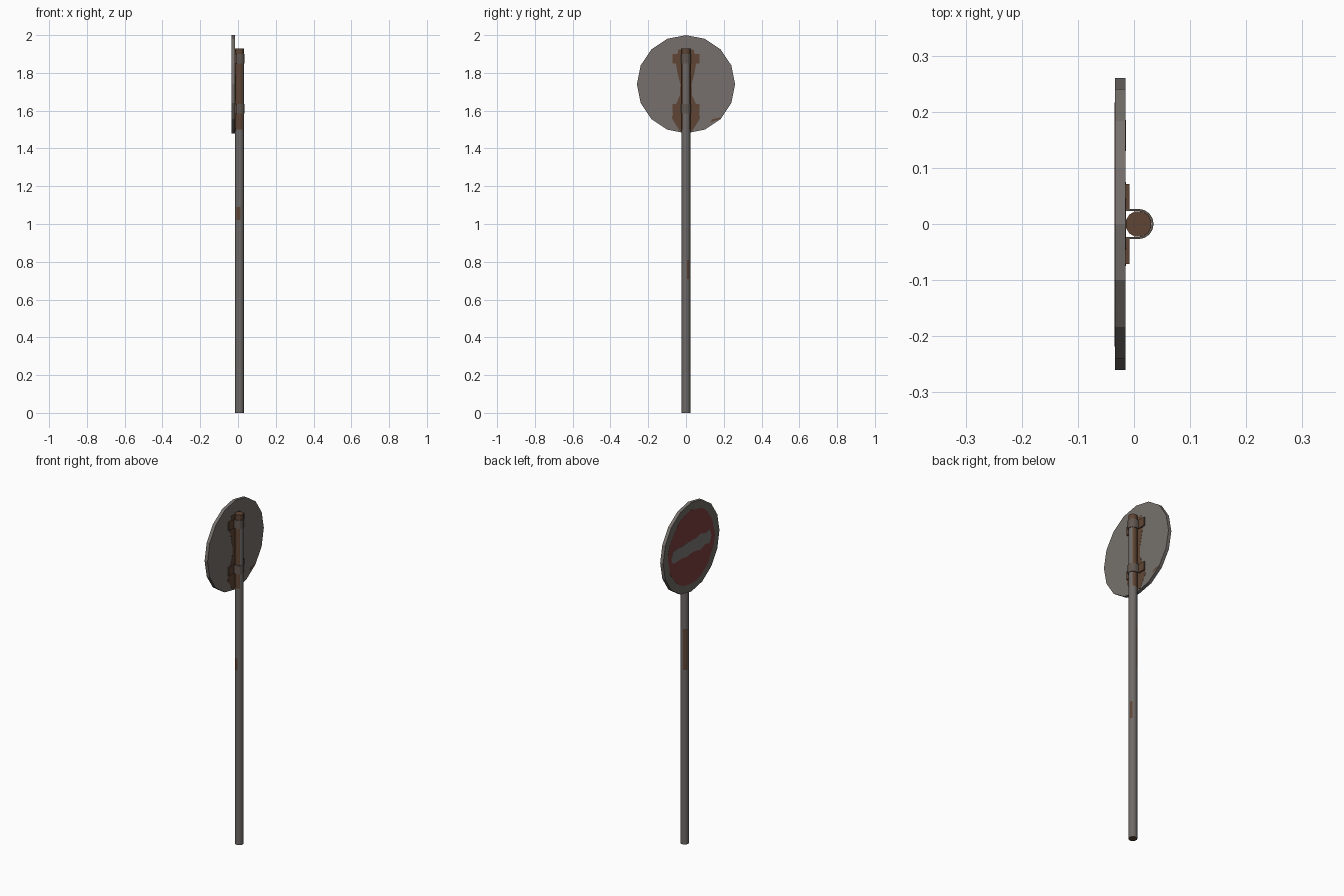
import bpy, bmesh, math, random

if "Cube" in bpy.data.objects:
    bpy.data.objects.remove(bpy.data.objects["Cube"])
random.seed(4)


def mat(name, r, g, b):
    m = bpy.data.materials.new(name)
    m.diffuse_color = (r, g, b, 1)
    m.use_nodes = True
    m.node_tree.nodes["Principled BSDF"].inputs["Base Color"].default_value = m.diffuse_color
    return m


GREY = mat("weathered_grey", 0.18, 0.163, 0.15)
POLE = mat("pole_grey", 0.155, 0.143, 0.136)
RUST = mat("rust_brown", 0.115, 0.06, 0.035)
RED = mat("faded_red", 0.20, 0.05, 0.045)
BAR = mat("bar_grey", 0.19, 0.18, 0.17)
BORDER = mat("dirty_border", 0.15, 0.145, 0.12)
CLAMP = mat("clamp_metal", 0.12, 0.095, 0.08)


def finish(name, bm, mats):
    bmesh.ops.recalc_face_normals(bm, faces=bm.faces[:])
    me = bpy.data.meshes.new(name)
    bm.to_mesh(me)
    bm.free()
    for m in mats:
        me.materials.append(m)
    ob = bpy.data.objects.new(name, me)
    bpy.context.collection.objects.link(ob)
    return ob


def prism(name, pts, offset, mats):
    """Extrude a 3D outline along an offset vector."""
    bm = bmesh.new()
    f = bm.faces.new([bm.verts.new(p) for p in pts])
    r = bmesh.ops.extrude_face_region(bm, geom=[f])
    vs = [v for v in r["geom"] if isinstance(v, bmesh.types.BMVert)]
    bmesh.ops.translate(bm, verts=vs, vec=offset)
    return finish(name, bm, mats)


def plate(name, yz, x0, x1, mats):
    return prism(name, [(x0, y, z) for y, z in yz], (x1 - x0, 0, 0), mats)


def circle(r, n, jitter=0.0):
    out = []
    for i in range(n):
        a = 2 * math.pi * i / n
        k = r + random.uniform(-jitter, jitter)
        out.append((k * math.cos(a), CZ + k * math.sin(a)))
    return out


CZ = 1.74          # sign centre height
PX, PR = 0.008, 0.0235   # pole centre and radius

# Sign disc, dirty border on its front face
disc = plate("sign_disc", circle(0.26, 16), -0.0342, -0.015, [GREY, BORDER])
for p in disc.data.polygons:
    p.material_index = 1 if p.normal.x < -0.9 else 0

# Worn red field and horizontal bar
plate("red_field", circle(0.213, 32, 0.006), -0.0346, -0.0340, [RED])
top = [(0.17 - 0.0425 * i, CZ + 0.038 + random.uniform(-0.008, 0.008)) for i in range(9)]
bot = [(y, 2 * CZ - z + random.uniform(-0.006, 0.006)) for y, z in reversed(top)]
plate("sign_bar", top + [(-0.185, CZ)] + bot + [(0.185, CZ)], -0.035, -0.0340, [BAR])

# Rust stain on the back of the sign
half = [(0.04, 1.925), (0.055, 1.86), (0.045, 1.80), (0.03, 1.74), (0.032, 1.68),
        (0.06, 1.62), (0.075, 1.56), (0.05, 1.52), (0.03, 1.49)]
plate("back_rust", half + [(-y, z) for y, z in reversed(half)], -0.0155, -0.0143, [RUST])
plate("rust_streak", [(0.13, 1.54), (0.18, 1.555), (0.185, 1.565), (0.14, 1.555)],
      -0.0155, -0.0143, [RUST])

# Pole: stacked rings, rust chosen by height and direction
bm = bmesh.new()
N = 12
levels = [0, 0.71, 0.81, 1.02, 1.09, 1.26, 1.5, 1.63, 1.9, 1.93]
rings = [[bm.verts.new((PX + PR * math.cos(2 * math.pi * (i + .5) / N),
                        PR * math.sin(2 * math.pi * (i + .5) / N), z)) for i in range(N)]
         for z in levels]
for a, b in zip(rings, rings[1:]):
    z = (a[0].co.z + b[0].co.z) / 2
    for i in range(N):
        j = (i + 1) % N
        f = bm.faces.new((a[i], a[j], b[j], b[i]))
        d = (i + 1) * 360 / N % 360   # facing angle, 0 is the back (+x)
        rust = (z > 1.9 or (z > 1.5 and 50 < d < 310)
                or (1.02 < z < 1.26 and 100 < d < 160)
                or (1.02 < z < 1.09 and 230 < d < 280)
                or (0.71 < z < 0.81 and d in (30,)))
        f.material_index = 1 if rust else 0
        f.smooth = True
for r in (rings[0], rings[-1]):
    bm.faces.new(r).material_index = 1
pole = finish("pole", bm, [POLE, RUST])
bpy.context.view_layer.objects.active = pole
pole.select_set(True)
bpy.ops.object.shade_smooth_by_angle(angle=math.radians(40))

# Two clamps: U-shaped strap and a pair of flanges each
for tag, z in (("upper", 1.85), ("lower", 1.585)):
    outer, inner = [(-0.015, -0.027)], [(-0.015, -0.0232)]
    for i in range(9):
        a = math.radians(-90 + 180 * i / 8)
        outer.append((PX + 0.027 * math.cos(a), 0.027 * math.sin(a)))
        inner.append((PX + 0.0232 * math.cos(a), 0.0232 * math.sin(a)))
    outer.append((-0.015, 0.027))
    inner.append((-0.015, 0.0232))
    outline = [(x, y, z) for x, y in outer + inner[::-1]]
    prism(tag + "_clamp_strap", outline, (0, 0, 0.05), [CLAMP])
    for side, s in (("left", -1), ("right", 1)):
        plate(f"{tag}_clamp_flange_{side}",
              [(s * 0.025, z), (s * 0.071, z), (s * 0.071, z + 0.05), (s * 0.025, z + 0.05)],
              -0.015, -0.008, [RUST])
